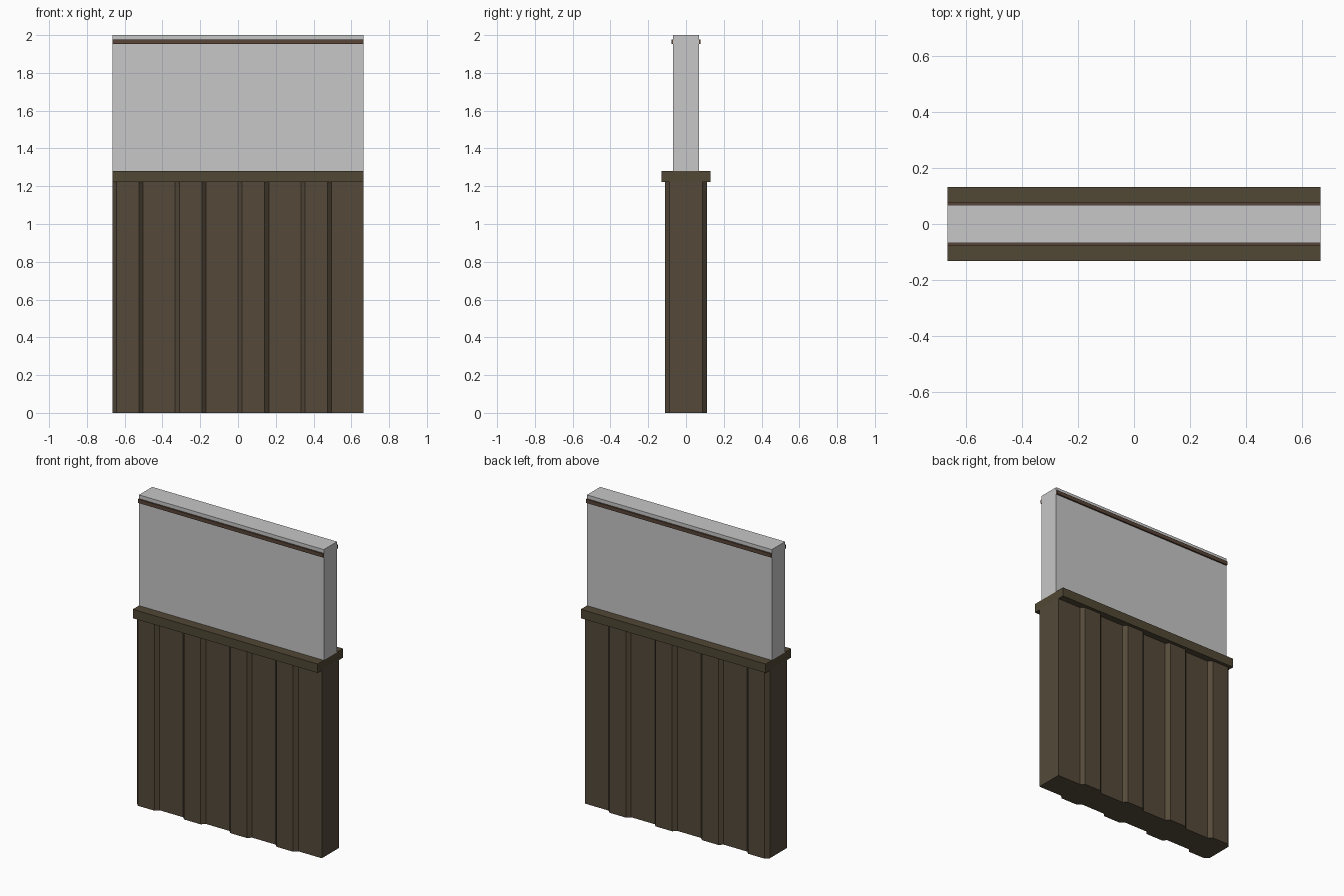
import bpy, bmesh

if "Cube" in bpy.data.objects:
    bpy.data.objects.remove(bpy.data.objects["Cube"])

HALF = 0.665  # half of the barrier length


def material(name, rgb):
    m = bpy.data.materials.new(name)
    m.diffuse_color = (*rgb, 1.0)
    m.use_nodes = True
    m.node_tree.nodes["Principled BSDF"].inputs["Base Color"].default_value = m.diffuse_color
    return m


wall_mat = material("wall brown", (0.090, 0.068, 0.042))
cap_mat = material("cap brown", (0.082, 0.064, 0.036))
rail_mat = material("rail brown", (0.100, 0.060, 0.040))
panel_mat = material("panel grey", (0.57, 0.57, 0.57))


def finish(bm, name, mat):
    bmesh.ops.recalc_face_normals(bm, faces=bm.faces[:])
    me = bpy.data.meshes.new(name)
    bm.to_mesh(me)
    bm.free()
    me.materials.append(mat)
    ob = bpy.data.objects.new(name, me)
    bpy.context.collection.objects.link(ob)
    return ob


def box(name, lo, hi, mat):
    bm = bmesh.new()
    bmesh.ops.create_cube(bm, size=1)
    for v in bm.verts:
        v.co = [(a + b) / 2 + c * (b - a) for a, b, c in zip(lo, hi, v.co)]
    return finish(bm, name, mat)


# Corrugated lower wall: repeating rib profile, mirrored front to back
DEEP, RIB, PITCH, TOP = 0.088, 0.11, 0.3325, 1.225
profile = []
for i in range(4):
    x = -HALF + i * PITCH
    profile += [(x, DEEP), (x + 0.022, RIB), (x + 0.141, RIB), (x + 0.163, DEEP)]
profile.append((HALF, DEEP))
outline = [(x, -y) for x, y in profile] + [(x, y) for x, y in reversed(profile)]
bm = bmesh.new()
base = bm.faces.new([bm.verts.new((x, y, 0)) for x, y in outline])
top = bmesh.ops.extrude_face_region(bm, geom=[base], use_keep_orig=True)
for v in (g for g in top["geom"] if isinstance(g, bmesh.types.BMVert)):
    v.co.z = TOP
finish(bm, "corrugated_wall", wall_mat)

# Cap beam and upper panel
box("cap_beam", (-HALF, -0.131, 1.222), (HALF, 0.131, 1.28), cap_mat)
box("upper_panel", (-HALF, -0.068, 1.28), (HALF, 0.068, 2.0), panel_mat)

# Slim rails near the top of the panel, front and back
for side, s in (("front", -1), ("back", 1)):
    ys = sorted((s * 0.067, s * 0.078))
    box(side + "_rail", (-HALF, ys[0], 1.952), (HALF, ys[1], 1.976), rail_mat)
